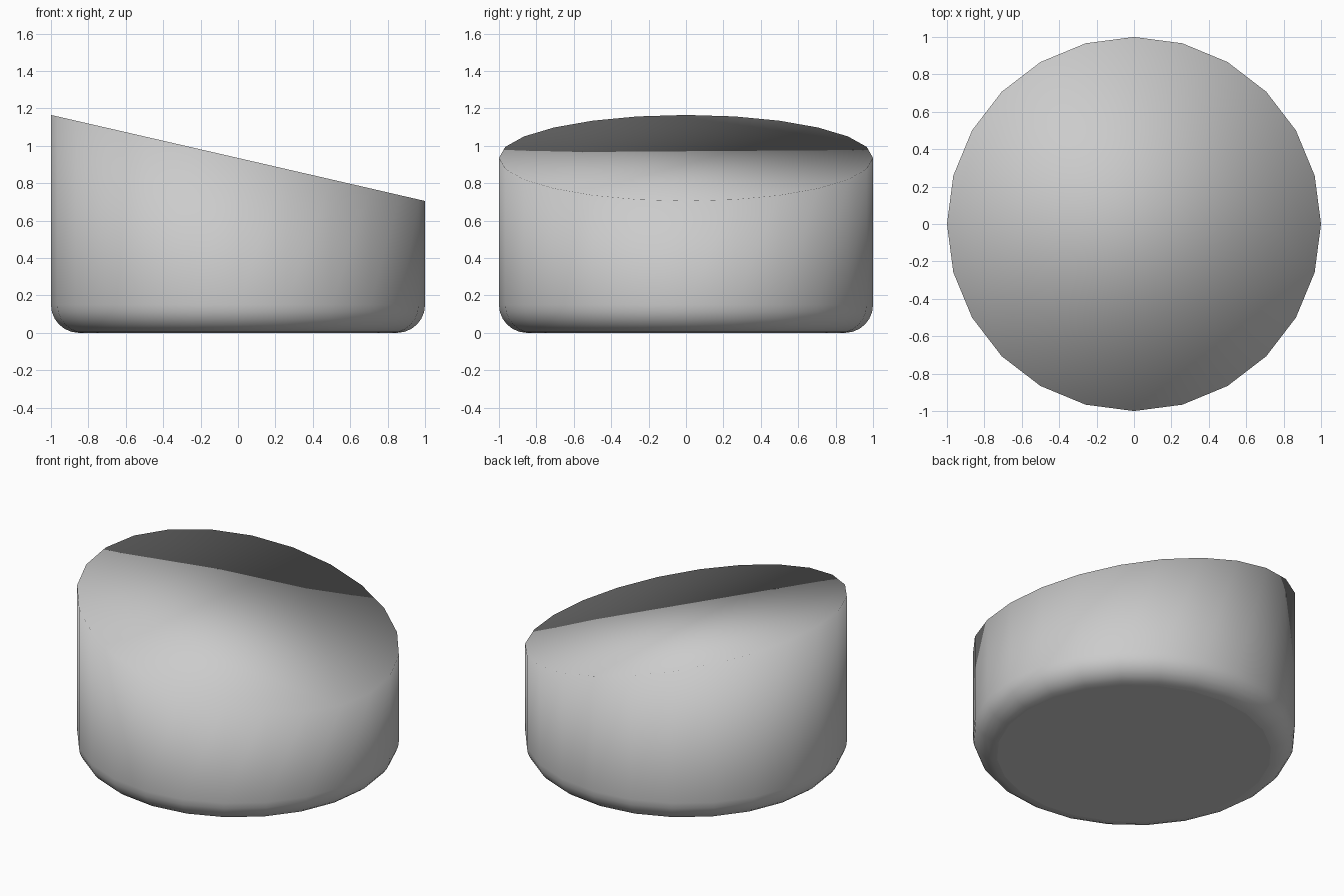
import bpy, bmesh, math

if "Cube" in bpy.data.objects:
    bpy.data.objects.remove(bpy.data.objects["Cube"])

SIDES = 24
R = 0.15          # bottom rounding radius
STEPS = 6


def ring(bm, radius, height):
    """One 24-sided loop; height is a function of x."""
    verts = []
    for i in range(SIDES):
        a = 2 * math.pi * i / SIDES
        x, y = radius * math.cos(a), radius * math.sin(a)
        verts.append(bm.verts.new((x, y, height(x))))
    return verts


bm = bmesh.new()

# Rounded lower edge, then the slanted top rim
rings = []
for k in range(STEPS + 1):
    t = math.pi / 2 * k / STEPS
    z = R * (1 - math.cos(t))
    rings.append(ring(bm, 1 - R + R * math.sin(t), lambda x, z=z: z))
rings.append(ring(bm, 1, lambda x: 0.935 - 0.23 * x))

# Side walls
for lo, hi in zip(rings, rings[1:]):
    for i in range(SIDES):
        j = (i + 1) % SIDES
        bm.faces.new((lo[i], lo[j], hi[j], hi[i]))

# Slanted top and flat base
bm.faces.new(rings[-1])
base = bm.faces.new(rings[0][::-1])

# Soft shading runs over the top rim, base stays flat
for f in bm.faces:
    f.smooth = f is not base

mesh = bpy.data.meshes.new("slanted_keycap_body")
bm.to_mesh(mesh)
bm.free()
obj = bpy.data.objects.new("slanted_cylinder", mesh)
bpy.context.collection.objects.link(obj)
